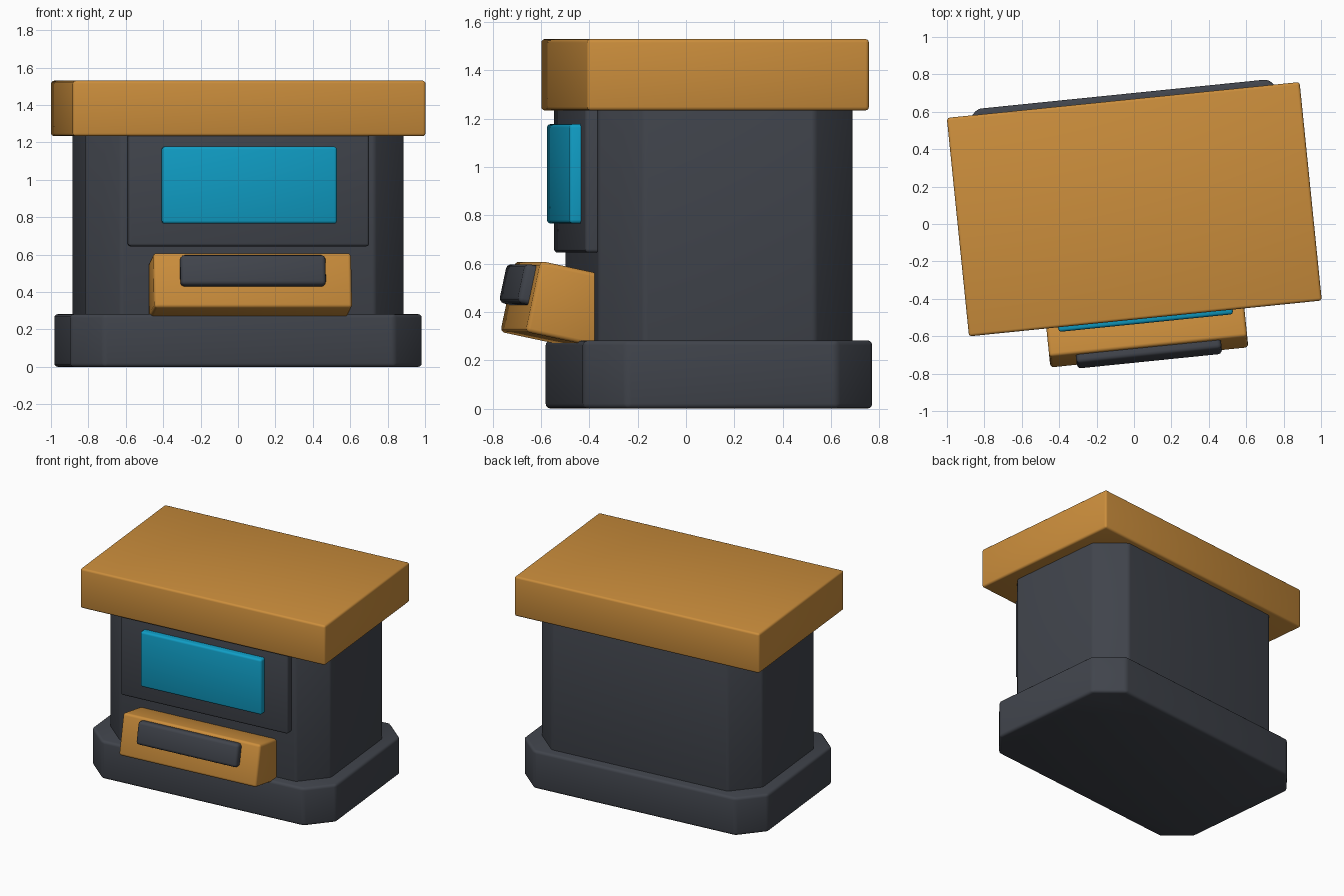
import bpy, bmesh
from math import radians
from mathutils import Matrix

if "Cube" in bpy.data.objects:
    bpy.data.objects.remove(bpy.data.objects["Cube"])

# The whole stove is turned slightly about the vertical axis
ROOT = Matrix.Translation((0, 0.095, 0)) @ Matrix.Rotation(radians(5.8), 4, 'Z')


def material(name, colour):
    m = bpy.data.materials.new(name)
    m.diffuse_color = (*colour, 1)
    m.use_nodes = True
    m.node_tree.nodes["Principled BSDF"].inputs["Base Color"].default_value = m.diffuse_color
    return m


iron = material("dark_iron", (0.052, 0.058, 0.072))
ochre = material("ochre", (0.60, 0.27, 0.045))
glass = material("blue_glass", (0.005, 0.34, 0.56))


def block(name, size, centre, mat, chamfer=0.0, bevel=0.015, tilt=0.0):
    """Rounded block; chamfer cuts the four upright corners into an octagon."""
    w, d, h = (s / 2 for s in size)
    c = chamfer
    if c:
        outline = [(w - c, -d), (w, c - d), (w, d - c), (w - c, d),
                   (c - w, d), (-w, d - c), (-w, c - d), (c - w, -d)]
    else:
        outline = [(w, -d), (w, d), (-w, d), (-w, -d)]
    bm = bmesh.new()
    low = [bm.verts.new((x, y, -h)) for x, y in outline]
    high = [bm.verts.new((x, y, h)) for x, y in outline]
    bm.faces.new(low[::-1])
    bm.faces.new(high)
    n = len(outline)
    for i in range(n):
        j = (i + 1) % n
        bm.faces.new((low[i], low[j], high[j], high[i]))
    bmesh.ops.bevel(bm, geom=bm.edges[:], offset=bevel, segments=3,
                    profile=0.5, affect='EDGES')
    me = bpy.data.meshes.new(name)
    bm.to_mesh(me)
    bm.free()
    me.materials.append(mat)
    ob = bpy.data.objects.new(name, me)
    bpy.context.collection.objects.link(ob)
    ob.matrix_world = (ROOT @ Matrix.Translation(centre)
                       @ Matrix.Rotation(radians(tilt), 4, 'X'))
    bpy.ops.object.select_all(action='DESELECT')
    ob.select_set(True)
    bpy.context.view_layer.objects.active = ob
    bpy.ops.object.shade_smooth_by_angle(angle=radians(35))
    return ob


# Octagonal plinth and main body
block("base", (1.89, 1.205, 0.282), (0, 0, 0.141), iron, chamfer=0.165, bevel=0.02)
block("body", (1.712, 1.06, 1.06), (0, 0, 0.75), iron, chamfer=0.175)

# Thick overhanging top slab
block("top_slab", (1.896, 1.174, 0.296), (0, -0.016, 1.382), ochre)

# Raised front panel with its window
block("front_panel", (1.294, 0.12, 0.62), (0, -0.521, 0.955), iron)
block("window", (0.938, 0.09, 0.412), (0, -0.583, 0.972), glass)

# Tilted drawer and handle
block("drawer", (1.064, 0.30, 0.30), (0, -0.638, 0.433), ochre, bevel=0.018, tilt=-12)
block("handle", (0.78, 0.09, 0.166), (0, -0.776, 0.511), iron, bevel=0.022, tilt=-12)
